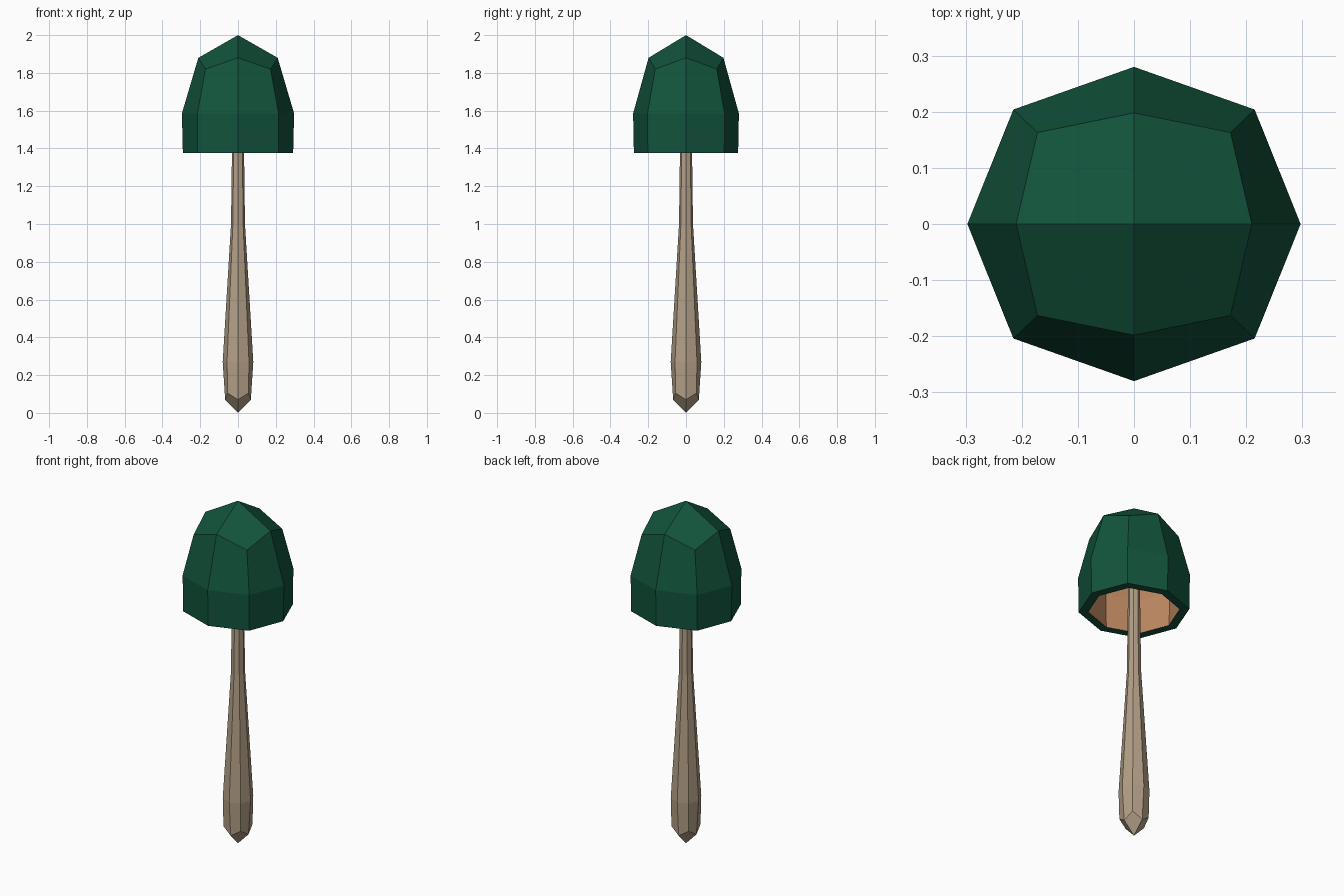
import bpy, bmesh

if "Cube" in bpy.data.objects:
    bpy.data.objects.remove(bpy.data.objects["Cube"])


def material(name, rgb):
    m = bpy.data.materials.new(name)
    m.diffuse_color = (*rgb, 1)
    m.use_nodes = True
    m.node_tree.nodes["Principled BSDF"].inputs["Base Color"].default_value = m.diffuse_color
    return m


GREEN = material("dark green", (0.006, 0.088, 0.045))
CLAY = material("clay orange", (0.51, 0.25, 0.12))
WOOD = material("weathered wood", (0.45, 0.35, 0.24))


def ring(bm, ax, ay, cx, cy, z, zc=None):
    """Eight-sided ring: axis points at height z, corner points at height zc."""
    zc = z if zc is None else zc
    pts = [(ax, 0, z), (cx, cy, zc), (0, ay, z), (-cx, cy, zc),
           (-ax, 0, z), (-cx, -cy, zc), (0, -ay, z), (cx, -cy, zc)]
    return [bm.verts.new(p) for p in pts]


def pole(bm, z, loop, mat):
    """Close a ring with four quads meeting at one point."""
    p = bm.verts.new((0, 0, z))
    for i in range(0, 8, 2):
        bm.faces.new((p, loop[i], loop[i + 1], loop[(i + 2) % 8])).material_index = mat


def faceted(name, specs, start_z, end_z, mats, inner_from=99):
    bm = bmesh.new()
    loops = [ring(bm, *s) for s in specs]
    pole(bm, start_z, loops[0], 0)
    for k, (a, b) in enumerate(zip(loops, loops[1:])):
        for i in range(8):
            j = (i + 1) % 8
            f = bm.faces.new((a[i], b[i], b[j], a[j]))
            f.material_index = 1 if k >= inner_from else 0
    pole(bm, end_z, loops[-1], 1 if inner_from < 99 else 0)
    bmesh.ops.recalc_face_normals(bm, faces=bm.faces)
    me = bpy.data.meshes.new(name)
    bm.to_mesh(me)
    bm.free()
    for m in mats:
        me.materials.append(m)
    ob = bpy.data.objects.new(name, me)
    bpy.context.collection.objects.link(ob)
    return ob


# Hollow cap: outer shell, flat rim, then clay-coloured inner shell
faceted("cap", [
    (0.21, 0.198, 0.172, 0.163, 1.88, 1.82),
    (0.297, 0.28, 0.215, 0.204, 1.585),
    (0.292, 0.276, 0.213, 0.202, 1.375),
    (0.242, 0.228, 0.176, 0.167, 1.375),
    (0.247, 0.232, 0.179, 0.170, 1.575),
    (0.172, 0.162, 0.138, 0.130, 1.83, 1.78),
], 2.0, 1.935, [GREEN, CLAY], inner_from=3)

# Tapered stem with a pointed foot, running up into the cap
faceted("stem", [
    (0.068, 0.068, 0.055, 0.055, 0.07, 0.105),
    (0.081, 0.081, 0.058, 0.058, 0.27),
    (0.037, 0.037, 0.027, 0.027, 1.0),
    (0.033, 0.033, 0.024, 0.024, 1.31),
    (0.028, 0.028, 0.02, 0.02, 1.92),
], 0.0, 1.93, [WOOD])
